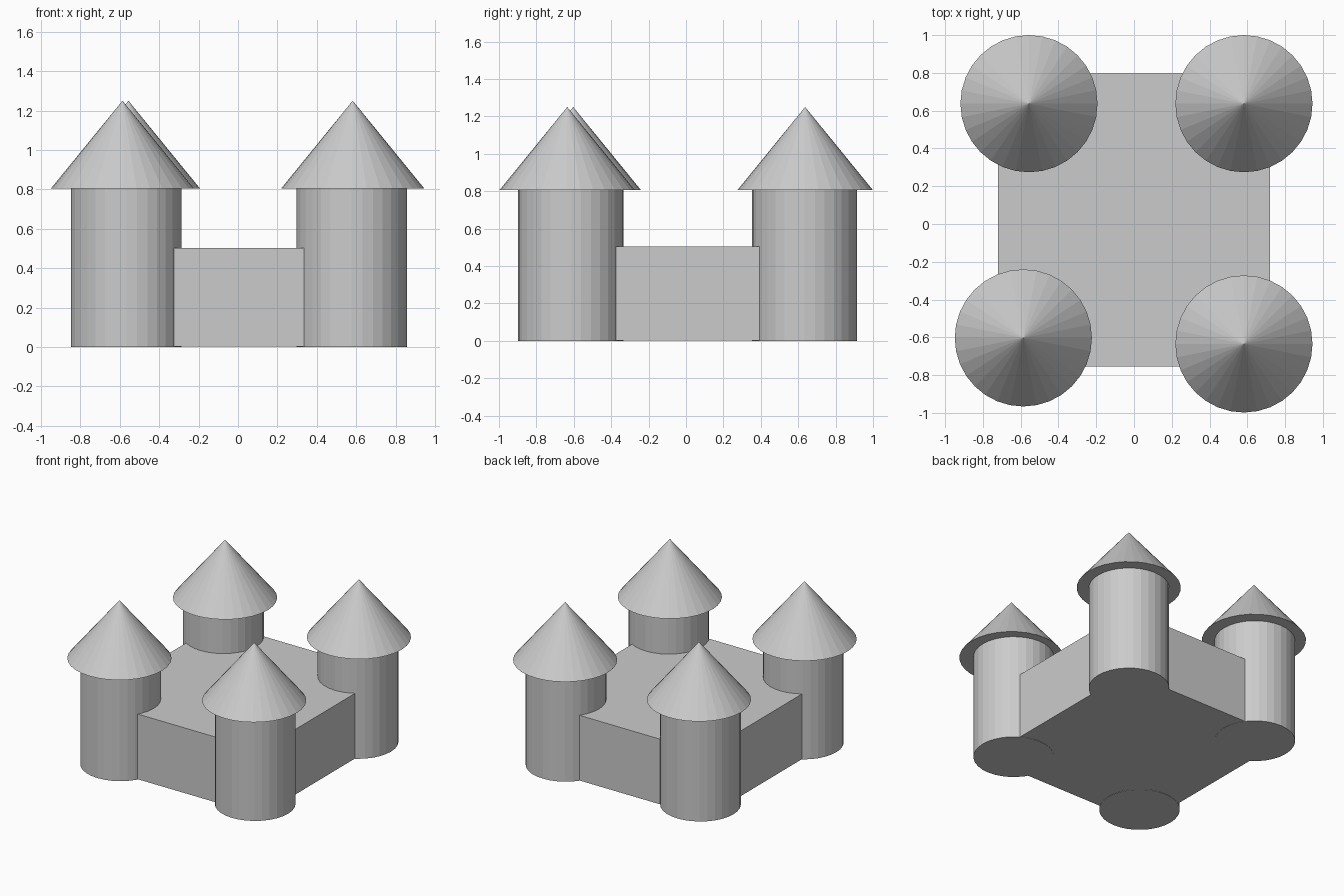
import bpy

cube = bpy.data.objects.get("Cube")
if cube:
    bpy.data.objects.remove(cube, do_unlink=True)

# One plain stone colour for everything
stone = bpy.data.materials.new("light_grey_stone")
stone.use_nodes = True
GREY = (0.6, 0.6, 0.6, 1.0)
stone.diffuse_color = GREY
stone.node_tree.nodes["Principled BSDF"].inputs["Base Color"].default_value = GREY

SIDES = 32
TOWER_RADIUS, TOWER_HEIGHT = 0.281, 0.805
ROOF_RADIUS, ROOF_TOP = 0.363, 1.25


def finish(name):
    obj = bpy.context.object
    obj.name = name
    obj.data.materials.clear()
    obj.data.materials.append(stone)
    return obj


def box(name, low, high):
    centre = [(a + b) / 2 for a, b in zip(low, high)]
    bpy.ops.mesh.primitive_cube_add(size=1, location=centre)
    obj = finish(name)
    obj.scale = [b - a for a, b in zip(low, high)]
    bpy.ops.object.transform_apply(location=False, rotation=False, scale=True)


def tower(name, x, y):
    bpy.ops.mesh.primitive_cylinder_add(
        vertices=SIDES, radius=TOWER_RADIUS, depth=TOWER_HEIGHT,
        location=(x, y, TOWER_HEIGHT / 2))
    finish(name + "_tower")


def roof(name, x, y):
    height = ROOF_TOP - TOWER_HEIGHT
    bpy.ops.mesh.primitive_cone_add(
        vertices=SIDES, radius1=ROOF_RADIUS, radius2=0, depth=height,
        location=(x, y, TOWER_HEIGHT + height / 2))
    finish(name + "_roof")


# Central keep block
box("castle_block", (-0.72, -0.755, 0.002), (0.72, 0.797, 0.503))

# Corner towers with slightly off-centre roofs: name, tower x y, roof x y
corners = [
    ("front_right", (-0.567, -0.616), (-0.586, -0.603)),
    ("front_left", (0.577, -0.616), (0.582, -0.635)),
    ("back_right", (-0.567, 0.634), (-0.556, 0.637)),
    ("back_left", (0.577, 0.634), (0.582, 0.637)),
]
for name, base, cap in corners:
    tower(name, *base)
    roof(name, *cap)
